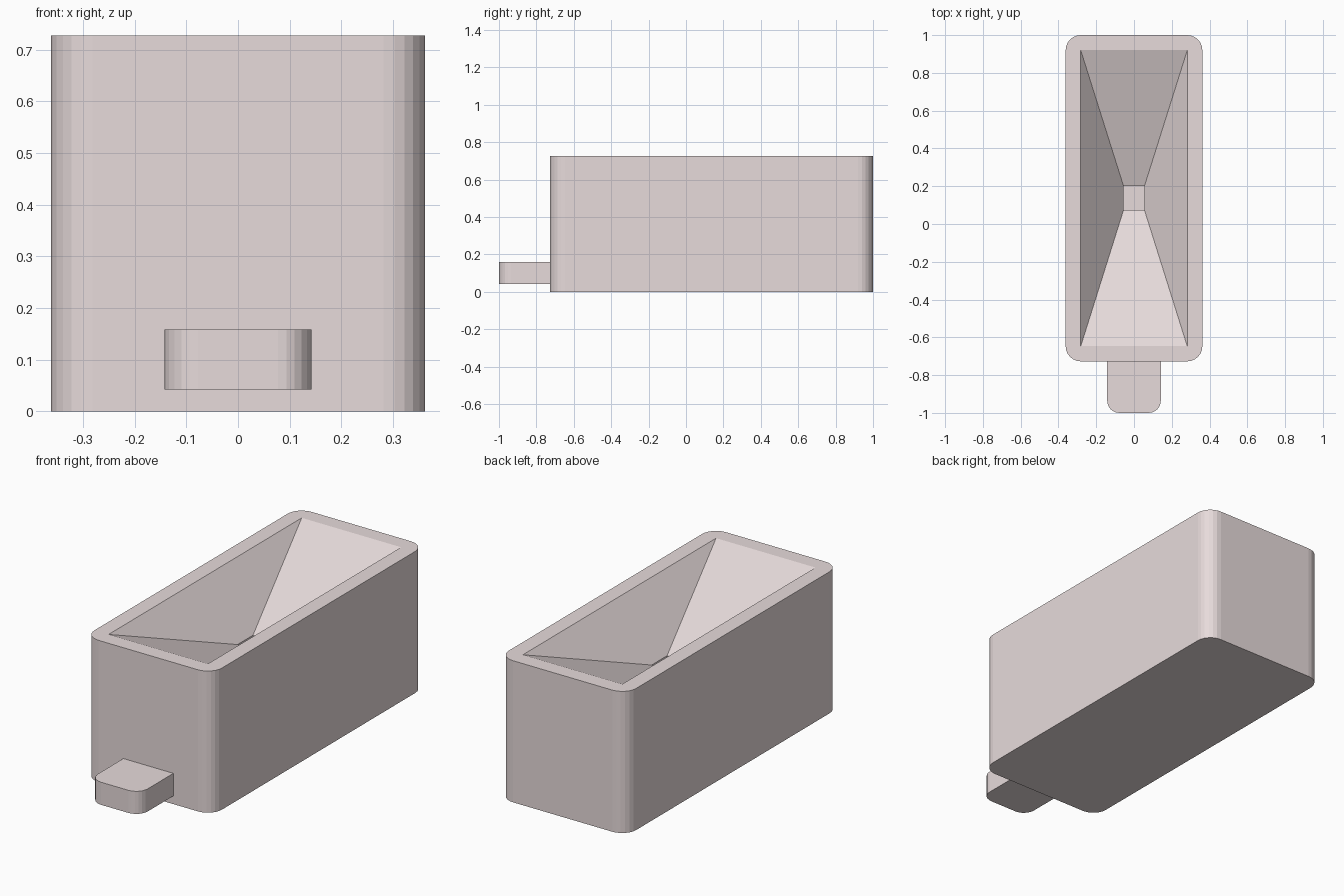
import bpy, bmesh
from math import cos, sin, radians

if "Cube" in bpy.data.objects:
    bpy.data.objects.remove(bpy.data.objects["Cube"])

body_mat = bpy.data.materials.new("pale_rose")
body_mat.diffuse_color = (0.80, 0.71, 0.71, 1)
body_mat.use_nodes = True
body_mat.node_tree.nodes["Principled BSDF"].inputs["Base Color"].default_value = body_mat.diffuse_color


def arc(cx, cy, r, start, steps=6):
    return [(cx + r * cos(radians(start + 90 * i / steps)),
             cy + r * sin(radians(start + 90 * i / steps))) for i in range(steps + 1)]


def rect(x, y0, y1):
    return [(-x, y0), (x, y0), (x, y1), (-x, y1)]


def loft(name, rings):
    """Closed solid through (outline, z) rings, from bottom to top."""
    bm = bmesh.new()
    loops = [[bm.verts.new((x, y, z)) for x, y in pts] for pts, z in rings]
    for low, high in zip(loops, loops[1:]):
        n = len(low)
        for i in range(n):
            j = (i + 1) % n
            bm.faces.new((low[i], low[j], high[j], high[i]))
    bm.faces.new(loops[0][::-1])
    bm.faces.new(loops[-1])
    bmesh.ops.recalc_face_normals(bm, faces=bm.faces)
    mesh = bpy.data.meshes.new(name)
    bm.to_mesh(mesh)
    bm.free()
    obj = bpy.data.objects.new(name, mesh)
    bpy.context.collection.objects.link(obj)
    mesh.materials.append(body_mat)
    return obj


# Main housing with four rounded upright edges
HX, Y0, Y1, H, R = 0.362, -0.727, 1.0, 0.727, 0.08
outline = (arc(HX - R, Y1 - R, R, 0) + arc(R - HX, Y1 - R, R, 90)
           + arc(R - HX, Y0 + R, R, 180) + arc(HX - R, Y0 + R, R, 270))
housing = loft("housing", [(outline, 0), (outline, H)])

# Hopper funnel tapering into a small chute
mouth = rect(0.282, -0.647, 0.92)
throat = rect(0.055, 0.075, 0.20)
cutter = loft("hopper_cutter", [(throat, 0.158), (throat, 0.46),
                                (mouth, H), (mouth, H + 0.1)])
cutter.hide_render = True
cutter.hide_set(True)
cut = housing.modifiers.new("hopper", 'BOOLEAN')
cut.operation = 'DIFFERENCE'
cut.solver = 'EXACT'
cut.object = cutter

# Front tab with rounded outer corners
TX, TR = 0.142, 0.065
tab_outline = ([(TX, Y0 + 0.01), (-TX, Y0 + 0.01)]
               + arc(TR - TX, TR - 1, TR, 180) + arc(TX - TR, TR - 1, TR, 270))
loft("front_tab", [(tab_outline, 0.042), (tab_outline, 0.158)])
